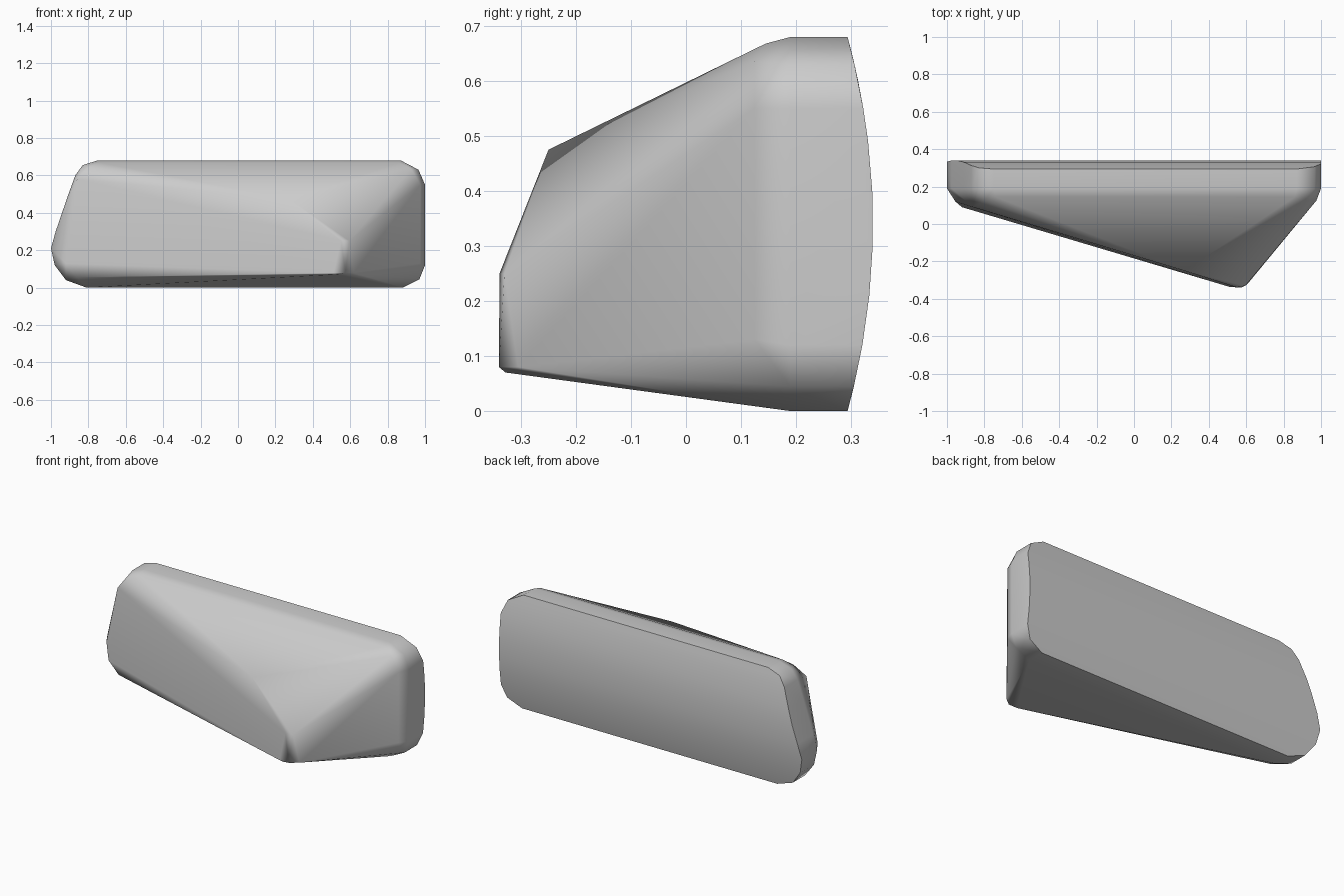
import bpy
import bmesh
import math

cube = bpy.data.objects.get("Cube")
if cube:
    bpy.data.objects.remove(cube, do_unlink=True)

# Plain grey shell colour
grey = bpy.data.materials.new("shell grey")
grey.use_nodes = True
colour = (0.6, 0.6, 0.6, 1)
grey.diffuse_color = colour
grey.node_tree.nodes["Principled BSDF"].inputs["Base Color"].default_value = colour

# Outline of the rim (x, z), with a rounded slanted end and a rounded upright end
outline = [(-0.81, 0), (-0.92, 0.04), (-0.98, 0.12), (-1, 0.21), (-0.975, 0.3),
           (-0.94, 0.4), (-0.91, 0.49), (-0.87, 0.6), (-0.83, 0.655), (-0.75, 0.68),
           (0.87, 0.68), (0.965, 0.63), (1, 0.55), (1, 0.49), (1, 0.4), (1, 0.3),
           (1, 0.21), (1, 0.12), (0.97, 0.045), (0.88, 0)]


def back_depth(z):
    """Gently bowed back surface."""
    return 0.34 - 0.4 * (z - 0.34) ** 2


points = []
for x, z in outline:
    points += [(x, back_depth(z), z), (x, 0.19, z)]

# Softened shoulder between the rim and the front facets
points += [(-0.955, 0.12, 0.22), (-0.92, 0.09, 0.13), (-0.86, 0.1, 0.055),
           (-0.86, 0.09, 0.58), (-0.8, 0.125, 0.645), (-0.74, 0.145, 0.668),
           (0.86, 0.145, 0.668), (0.925, 0.125, 0.635),
           (0.975, 0.125, 0.55), (0.975, 0.125, 0.13), (0.94, 0.13, 0.08)]

# Off-centre front peak
points += [(0.27, -0.25, 0.475), (0.55, -0.339, 0.25), (0.595, -0.33, 0.25),
           (0.51, -0.336, 0.078), (0.575, -0.34, 0.08), (0.62, -0.305, 0.08),
           (0.53, -0.328, 0.07)]

bm = bmesh.new()
for p in points:
    bm.verts.new(p)
hull = bmesh.ops.convex_hull(bm, input=bm.verts)
spare = {g for g in hull["geom_interior"] + hull["geom_unused"]
         if isinstance(g, bmesh.types.BMVert)}
bmesh.ops.delete(bm, geom=list(spare), context='VERTS')
bmesh.ops.dissolve_limit(bm, angle_limit=math.radians(1.5),
                         verts=bm.verts, edges=bm.edges)
bmesh.ops.recalc_face_normals(bm, faces=bm.faces)
mesh = bpy.data.meshes.new("faceted_shell")
bm.to_mesh(mesh)
bm.free()
mesh.materials.append(grey)

shell = bpy.data.objects.new("faceted_shell", mesh)
bpy.context.collection.objects.link(shell)
bpy.ops.object.select_all(action='DESELECT')
shell.select_set(True)
bpy.context.view_layer.objects.active = shell
bpy.ops.object.shade_smooth_by_angle(angle=math.radians(50))
weighted = shell.modifiers.new("weighted_normals", 'WEIGHTED_NORMAL')
weighted.keep_sharp = True
